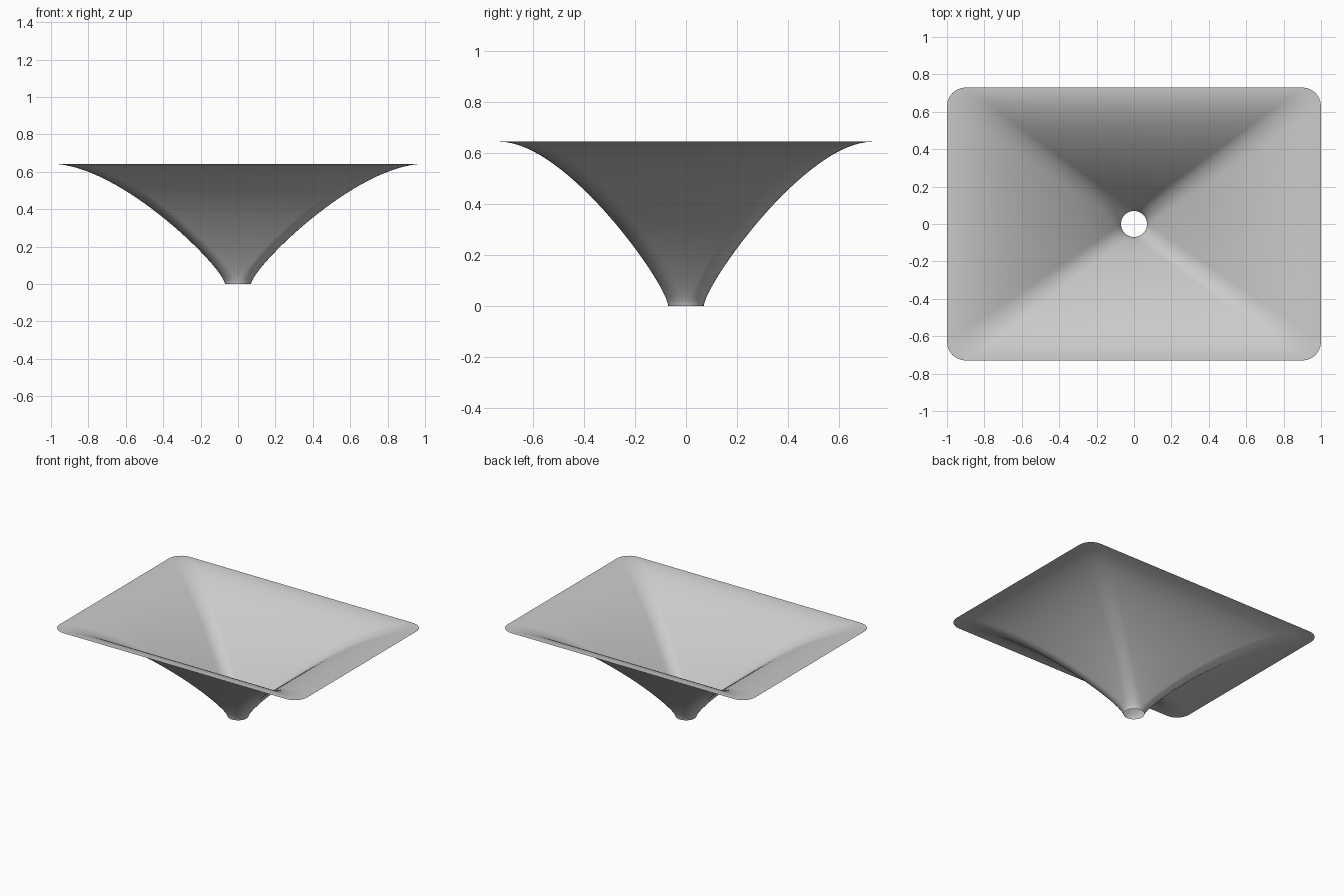
import bpy, bmesh
from math import sin, cos, pi

cube = bpy.data.objects.get("Cube")
if cube:
    bpy.data.objects.remove(cube, do_unlink=True)

HALF_X, HALF_Y, HEIGHT = 1.0, 0.73, 0.643
THROAT_R, CORNER_R = 0.07, 0.1
ARC_STEPS, RINGS = 6, 32

# Plain grey finish
grey = bpy.data.materials.new("light_grey")
grey.use_nodes = True
colour = (0.6, 0.6, 0.6, 1)
grey.diffuse_color = colour
grey.node_tree.nodes["Principled BSDF"].inputs["Base Color"].default_value = colour


def flare(t):
    """Bezier profile: spread from throat to rim, and height."""
    s = 1 - t
    spread = 3 * t * t * s * 0.6 + t ** 3
    height = 3 * t * s * s * 0.08 + HEIGHT * (3 * t * t * s + t ** 3)
    return spread, height


def section(bm, t):
    """Rounded rectangle that shrinks to the round throat."""
    f, z = flare(t)
    r = THROAT_R + (CORNER_R - THROAT_R) * f
    cx, cy = (HALF_X - CORNER_R) * f, (HALF_Y - CORNER_R) * f
    ring = []
    for q, (sx, sy) in enumerate([(1, 1), (-1, 1), (-1, -1), (1, -1)]):
        for i in range(ARC_STEPS + 1):
            a = (q + i / ARC_STEPS) * pi / 2
            ring.append(bm.verts.new((sx * cx + r * cos(a), sy * cy + r * sin(a), z)))
    return ring


# Open flared horn, lofted from the round throat to the rectangular rim
bm = bmesh.new()
rings = [section(bm, k / RINGS) for k in range(RINGS + 1)]
for low, high in zip(rings, rings[1:]):
    n = len(low)
    for i in range(n):
        j = (i + 1) % n
        bm.faces.new((low[j], low[i], high[i], high[j]))
bmesh.ops.remove_doubles(bm, verts=bm.verts, dist=1e-5)
mesh = bpy.data.meshes.new("flared_horn")
bm.to_mesh(mesh)
bm.free()
mesh.materials.append(grey)
mesh.shade_smooth()
horn = bpy.data.objects.new("flared_horn", mesh)
bpy.context.collection.objects.link(horn)
